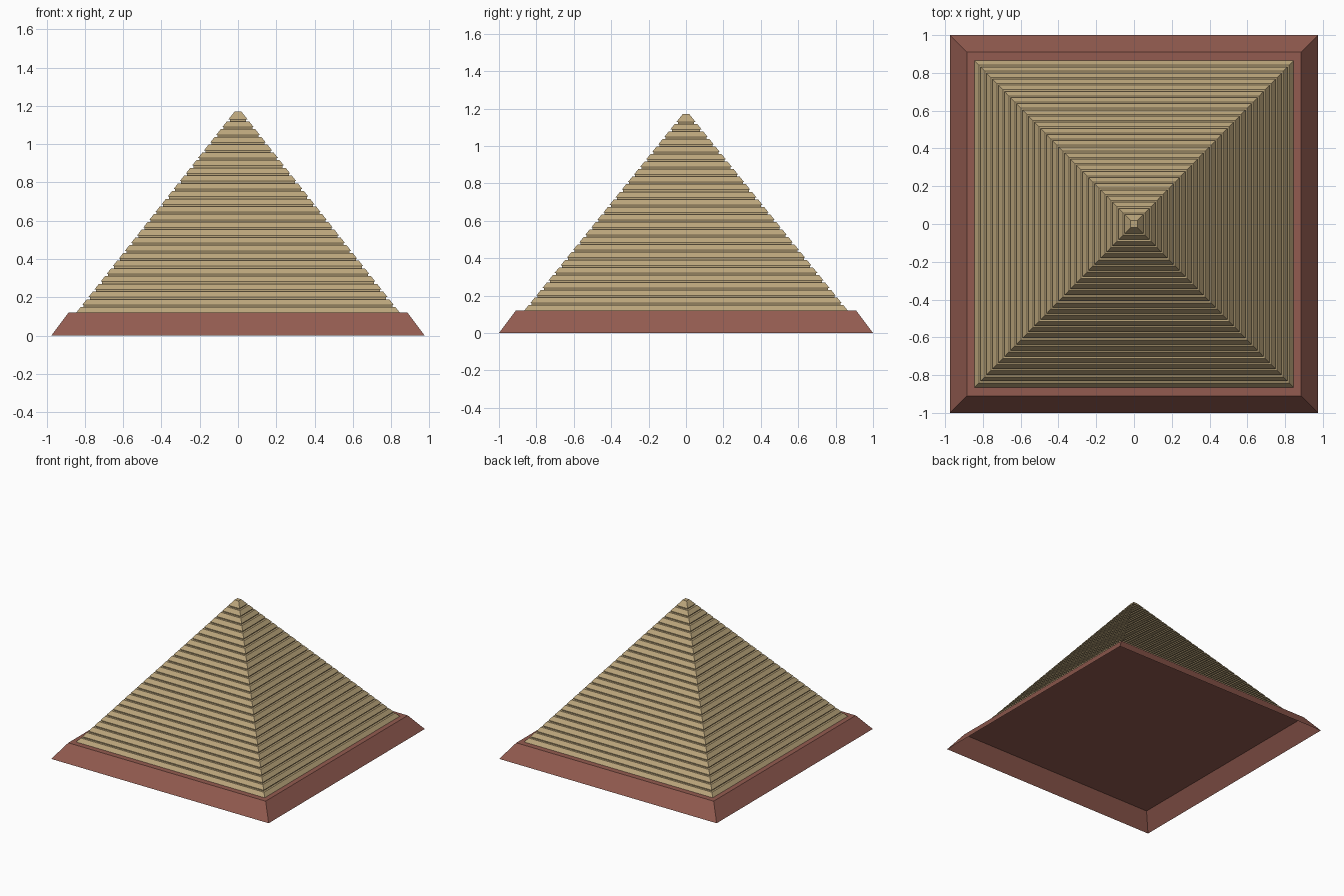
import bpy, bmesh

if "Cube" in bpy.data.objects:
    bpy.data.objects.remove(bpy.data.objects["Cube"])

BASE_H, TOP = 0.12, 1.17
COURSES = 26


def material(name, rgb):
    m = bpy.data.materials.new(name)
    m.diffuse_color = (*rgb, 1)
    m.use_nodes = True
    m.node_tree.nodes["Principled BSDF"].inputs["Base Color"].default_value = m.diffuse_color
    return m


def ring_skin(name, rings, mat):
    """Skin stacked rectangles (half x, half y, z); top capped, bottom open."""
    bm = bmesh.new()
    prev = None
    for hx, hy, z in rings:
        ring = [bm.verts.new((sx * hx, sy * hy, z))
                for sx, sy in ((-1, -1), (1, -1), (1, 1), (-1, 1))]
        if prev:
            for i in range(4):
                j = (i + 1) % 4
                bm.faces.new((prev[i], prev[j], ring[j], ring[i]))
        prev = ring
    bm.faces.new(prev)
    me = bpy.data.meshes.new(name)
    bm.to_mesh(me)
    bm.free()
    ob = bpy.data.objects.new(name, me)
    bpy.context.collection.objects.link(ob)
    me.materials.append(mat)
    return ob


brick = material("red_brown", (0.29, 0.105, 0.08))
stone = material("sandstone", (0.50, 0.38, 0.20))

# Sloped plinth, open underneath
ring_skin("plinth", [(0.975, 1.0, 0), (0.885, 0.91, BASE_H)], brick)

# Pyramid of sloped courses separated by narrow recessed joints
step = (TOP - BASE_H) / COURSES
joint, inset = 0.011, 0.007
rings = []


def half(z):
    t = (z - BASE_H) / (TOP - BASE_H)
    return 0.845 + (0.018 - 0.845) * t, 0.865 + (0.018 - 0.865) * t


for i in range(COURSES):
    z0 = BASE_H + i * step
    z1 = z0 + step
    last = i == COURSES - 1
    zj = z1 if last else z1 - joint
    for z in (z0, zj):
        rings.append((*half(z), z))
    if not last:
        hx, hy = half(z1)
        for z in (zj, z1):
            rings.append((hx - inset, hy - inset, z))
ring_skin("stepped_pyramid", rings, stone)
